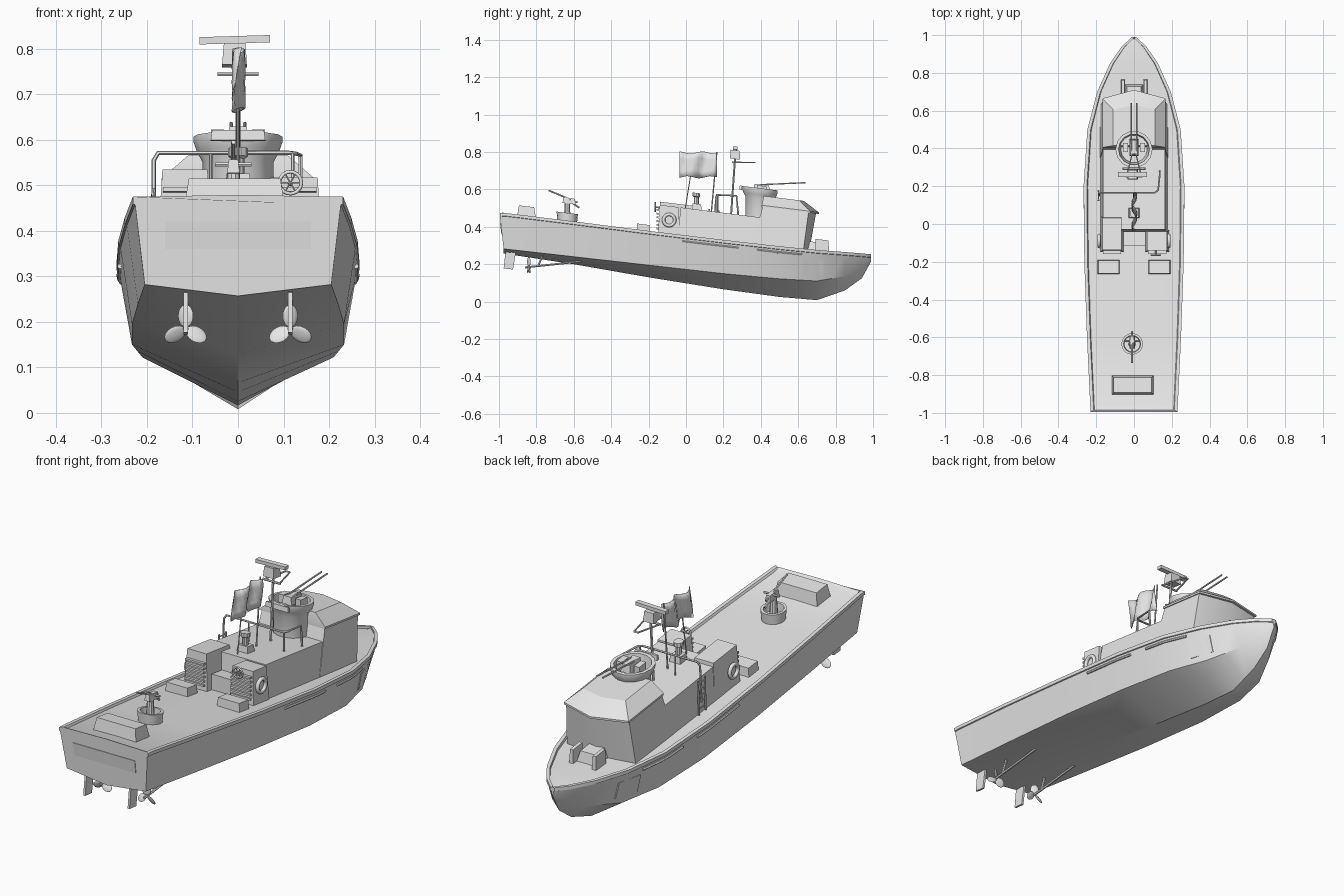
import bpy, bmesh, math
from mathutils import Vector, Matrix, Euler

old = bpy.data.objects.get("Cube")
if old:
    bpy.data.objects.remove(old, do_unlink=True)

grey = bpy.data.materials.new("plain_grey")
grey.use_nodes = True
grey.diffuse_color = (0.8, 0.8, 0.8, 1)
grey.node_tree.nodes["Principled BSDF"].inputs["Base Color"].default_value = (0.8, 0.8, 0.8, 1)

SLOPE = 0.125  # the whole boat sits stern high
DECK = 0.352   # deck level before the slope is applied


def tip(x, y, b):
    """Point at level b, lowered towards the bow."""
    return Vector((x, y, b - SLOPE * y))


def finish(ob, name, angle=30):
    ob.name = name
    ob.data.materials.clear()
    ob.data.materials.append(grey)
    bpy.ops.object.select_all(action='DESELECT')
    ob.select_set(True)
    bpy.context.view_layer.objects.active = ob
    bpy.ops.object.shade_smooth_by_angle(angle=math.radians(angle))
    return ob


def loft(name, rings, closed=True, angle=30):
    """Skin equal rings of points; closed rings get end caps."""
    bm = bmesh.new()
    rows = [[bm.verts.new(p) for p in ring] for ring in rings]
    n = len(rows[0])
    for a, b in zip(rows, rows[1:]):
        for i in range(n if closed else n - 1):
            j = (i + 1) % n
            bm.faces.new((a[i], a[j], b[j], b[i]))
    if closed:
        bm.faces.new(rows[0])
        bm.faces.new(rows[-1])
    bmesh.ops.recalc_face_normals(bm, faces=bm.faces)
    me = bpy.data.meshes.new(name)
    bm.to_mesh(me)
    bm.free()
    ob = bpy.data.objects.new(name, me)
    bpy.context.collection.objects.link(ob)
    return finish(ob, name, angle)


def box(name, x, y, b, inset=0.0):
    """Box from three ranges, its top drawn in by inset."""
    rings = []
    for level, d in ((b[0], 0), (b[1], inset)):
        rings.append([tip(px, py, level) for px, py in
                      ((x[0] + d, y[0] + d), (x[1] - d, y[0] + d),
                       (x[1] - d, y[1] - d), (x[0] + d, y[1] - d))])
    return loft(name, rings)


def lathe(name, x, y, profile, n=16):
    turn = [math.tau * i / n for i in range(n)]
    return loft(name, [[tip(x + r * math.cos(a), y + r * math.sin(a), b) for a in turn]
                       for r, b in profile])


def rod(name, pts, r):
    cu = bpy.data.curves.new(name, 'CURVE')
    cu.dimensions = '3D'
    cu.bevel_depth, cu.bevel_resolution, cu.use_fill_caps = r, 1, True
    sp = cu.splines.new('POLY')
    sp.points.add(len(pts) - 1)
    for p, co in zip(sp.points, pts):
        p.co = (*co, 1)
    ob = bpy.data.objects.new(name, cu)
    bpy.context.collection.objects.link(ob)
    bpy.ops.object.select_all(action='DESELECT')
    ob.select_set(True)
    bpy.context.view_layer.objects.active = ob
    bpy.ops.object.convert(target='MESH')
    return finish(bpy.context.object, name, 50)


def ring(name, at, R, r, rot):
    bpy.ops.mesh.primitive_torus_add(location=at, rotation=rot, major_radius=R, minor_radius=r,
                                     major_segments=20, minor_segments=8)
    return finish(bpy.context.object, name, 50)


# Hull stations: y, sheer half width, sheer z, chine half width, chine z, keel z
STATIONS = [(-.975, .226, .457, .205, .282, .257), (-.6, .244, .411, .22, .24, .2),
            (-.2, .258, .36, .233, .195, .13), (.2, .262, .312, .233, .15, .066),
            (.5, .242, .278, .21, .122, .025), (.7, .19, .258, .155, .11, .008),
            (.85, .122, .247, .085, .135, .06), (.94, .06, .24, .036, .17, .125),
            (.99, .006, .235, .004, .222, .215)]


def station(y):
    for a, b in zip(STATIONS, STATIONS[1:]):
        if y <= b[0]:
            t = (y - a[0]) / (b[0] - a[0])
            return [p + (q - p) * t for p, q in zip(a, b)]
    return list(STATIONS[-1])


def side_point(y, t, s, out=0.0):
    """Point on the topside, t from chine (0) to sheer (1)."""
    _, w, z, cw, cz, _ = station(y)
    return Vector((s * (cw + (w - cw) * t + out), y, cz + (z - cz) * t))


def section(y, end):
    _, w, z, cw, cz, kz = station(y)
    lean = -.02 if end and y < 0 else 0
    top = z + .018
    deck = top if end else z + .008
    inner = max(w - .012, .001)
    half = [(0, y, kz), (cw, y, cz), (w, y + lean, z), (w + .005, y + lean, z + .002),
            (w + .005, y + lean, top), (inner, y + lean / 2, top),
            (inner * .98, y + lean / 2, deck), (0, y + lean / 2, deck + .004)]
    return half + [(-px, py, pz) for px, py, pz in half[-2:0:-1]]


ys = sorted([s[0] for s in STATIONS] + [-.96, .35, .6, .78, .98])
loft("hull", [section(y, y in (ys[0], ys[-1])) for y in ys])

# Stern name board, flush with the transom
loft("transom_board", [[(-.16, y - d, z) for y, z in ((-.984, .36), (-.991, .42))]
                       + [(.16, y - d, z) for y, z in ((-.991, .42), (-.984, .36))]
                       for d in (0, .003)])

# Trunk cabin
trunk = box("trunk_cabin", (-.18, .18), (-.045, .42), (DECK - .03, .5), .016)
box("engine_cover", (-.178, -.055), (-.15, .045), (DECK - .02, .517), .012)
box("helm_block", (.06, .185), (-.15, -.03), (DECK - .02, .5), .01)
box("companionway_step", (-.056, .061), (-.115, -.04), (DECK - .02, .42))
for name, x0, x1 in (("engine", -.165, -.068), ("helm", .073, .172)):
    for i in range(6):
        b = DECK + .015 + i * .02
        box(name + "_louver", (x0, x1), (-.158, -.135), (b, b + .009))

# Wheelhouse with raked walls and a crowned roof
def outline(w, back, front, peak, b):
    return [tip(*p, b) for p in ((-w, back), (w, back), (w, front), (0, peak), (-w, front))]


loft("wheelhouse", [outline(.18, .345, .625, .655, DECK - .02),
                    outline(.163, .41, .655, .695, .558)])
loft("wheelhouse_roof", [outline(.168, .405, .665, .71, .557),
                         outline(.168, .405, .665, .71, .566),
                         outline(.11, .415, .605, .63, .617)])

# Gun tub, open at the top
lathe("gun_tub", 0, .395, [(.078, .47), (.078, .6), (.09, .622), (.098, .645), (.098, .656),
                           (.082, .656), (.07, .575), (.01, .575)], 14)
box("gun_cradle", (-.025, .025), (.36, .45), (.64, .675), .006)
lathe("gun_pedestal", 0, .4, [(.018, .57), (.014, .645)], 10)
box("gunner_backrest", (-.06, .06), (.285, .3), (.635, .658), .003)
for x in (-.015, .015):
    rod("gun_barrel", [tip(x, .38, .672), tip(x, .64, .716)], .004)
    box("ammo_box", (x * 3 - .014, x * 3 + .014), (.38, .43), (.63, .67))

# Mast, radar and yard
rod("mast", [tip(0, .24, .48), tip(0, .262, .8)], .006)
box("radar_housing", (-.035, .02), (.235, .29), (.795, .842), .004)
lathe("radar_spindle", -.007, .262, [(.01, .84), (.01, .855)], 8)
loft("radar_bar", [[(x, y, z + .03 * x) for y, z in ((.25, .812), (.275, .812),
                                                     (.275, .828), (.25, .828))]
                   for x in (-.085, .07)])
rod("yard", [tip(-.045, .25, .776), tip(.045, .25, .776)], .005)
rod("yard_loop", [tip(-.04, .25, .776), tip(-.01, .37, .79), tip(.01, .37, .79),
                  tip(.04, .25, .776)], .004)

# Flag and its staff
rod("flag_staff", [tip(0, .135, .49), tip(0, .165, .82)], .004)
rod("halyard", [tip(0, -.005, .49), tip(0, .025, .68)], .003)
flag = loft("flag", [[(.014 * math.sin(j * 1.1 + i * .5), .165 - j * .02,
                       .665 + i * .033 + .006 * math.sin(j + i)) for j in range(11)]
                     for i in range(5)], closed=False, angle=60)
flag.modifiers.new("thickness", 'SOLIDIFY').thickness = .003

# Roof fittings and guard rail
box("roof_vent", (-.03, .03), (.03, .085), (.49, .53), .005)
lathe("vent_cowl", 0, .055, [(.014, .53), (.014, .565), (.022, .57), (.022, .588)], 10)
rail = [(-.185, .15, .4), (-.185, .16, .575), (-.175, .165, .592), (.11, .165, .592),
        (.128, .18, .592), (.137, .27, .6), (.137, .28, .49)]
rod("guard_rail", [tip(*p) for p in rail], .005)
for x, y in ((-.06, .165), (.12, .17)):
    rod("guard_rail_post", [tip(x, y, .49), tip(x, y, .592)], .004)

# Boarding ladder on the right cabin side
for y in (.125, .175):
    rod("ladder_rail", [tip(-.19, y, DECK), tip(-.185, y, .51)], .004)
for i in range(5):
    rod("ladder_rung", [tip(-.188, y, DECK + .025 + i * .03) for y in (.125, .175)], .003)

# Steering wheel on the helm block
hub = tip(.115, -.165, .485)
ring("helm_wheel", hub, .024, .004, (math.pi / 2, 0, 0))
for i in range(3):
    a = math.pi * i / 3
    d = Vector((math.cos(a), 0, math.sin(a))) * .024
    rod("wheel_spoke", [hub - d, hub + d], .002)
rod("wheel_shaft", [hub, hub + Vector((0, .04, -.005))], .005)

# Deck hatch, foredeck locker and aft gun
box("stern_hatch", (-.12, .105), (-.905, -.8), (DECK - .02, .403), .012)
box("foredeck_locker", (-.05, .05), (.64, .74), (DECK, .405), .012)
for x in (-.058, .06):
    box("locker_bracket", (x - .011, x + .011), (.69, .765), (DECK, .422), .003)
lathe("aft_gun_ring", -.01, -.635, [(.052, DECK - .01), (.057, .395), (.045, .395), (.042, .36)])
lathe("aft_gun_pedestal", -.01, -.635, [(.02, DECK), (.014, .45)], 10)
box("aft_gun_body", (-.024, .004), (-.66, -.59), (.445, .475), .004)
rod("aft_gun_barrel", [(-.01, -.735, .595), (-.01, -.58, .53)], .005)
rod("aft_gun_grip", [tip(-.05, -.62, .468), tip(.03, -.62, .468)], .005)
rod("aft_gun_shoulder_bar", [tip(-.01, -.62, .46), tip(-.01, -.57, .43)], .006)


# Paired parts on both sides
for s, side in ((-1, "right"), (1, "left")):
    box(side + "_deck_locker", sorted((s * .075, s * .193)), (-.265, -.19), (DECK - .02, .385), .004)
    ring(side + "_life_ring", tip(s * .185, -.09, .425), .03, .009, (0, math.pi / 2, 0))
    for y0, y1 in ((-.02, .28), (.38, .62)):
        run = [y0 + (y1 - y0) * i / 5 for i in range(6)]
        rod(side + "_rub_strip", [side_point(y, .9, s, .002) for y in run], .006)
    # Access panel near the bow
    loft(side + "_bow_panel", [[side_point(y, t, s, o) for y, t in
                                ((.625, .18), (.735, .18), (.735, .75), (.625, .75))]
                               for o in (-.004, .004)])
    # Running gear
    x = s * .115
    rod(side + "_shaft", [(x, -.56, .215), (x, -.86, .183)], .006)
    rod(side + "_shaft_strut", [(x, -.79, .19), (x, -.76, .265)], .006)
    loft(side + "_rudder", [[(x + o, y, z) for y, z in ((-.975, .177), (-.925, .172),
                                                       (-.91, .262), (-.965, .265))]
                            for o in (-.005, .005)])
    rod(side + "_rudder_stock", [(x, -.935, .18), (x, -.93, .29)], .005)
    for i in range(3):
        bpy.ops.mesh.primitive_uv_sphere_add(segments=12, ring_count=8, radius=1)
        blade = bpy.context.object
        spin = Matrix.Rotation(math.tau * i / 3, 4, 'Y')
        pitch = Euler((0, 0, s * .5)).to_matrix().to_4x4()
        size = Matrix.Diagonal((.019, .004, .025, 1))
        blade.data.transform(Matrix.Translation((x, -.84, .186)) @ spin
                             @ Matrix.Translation((0, 0, .027)) @ pitch @ size)
        finish(blade, side + "_propeller_blade", 60)
